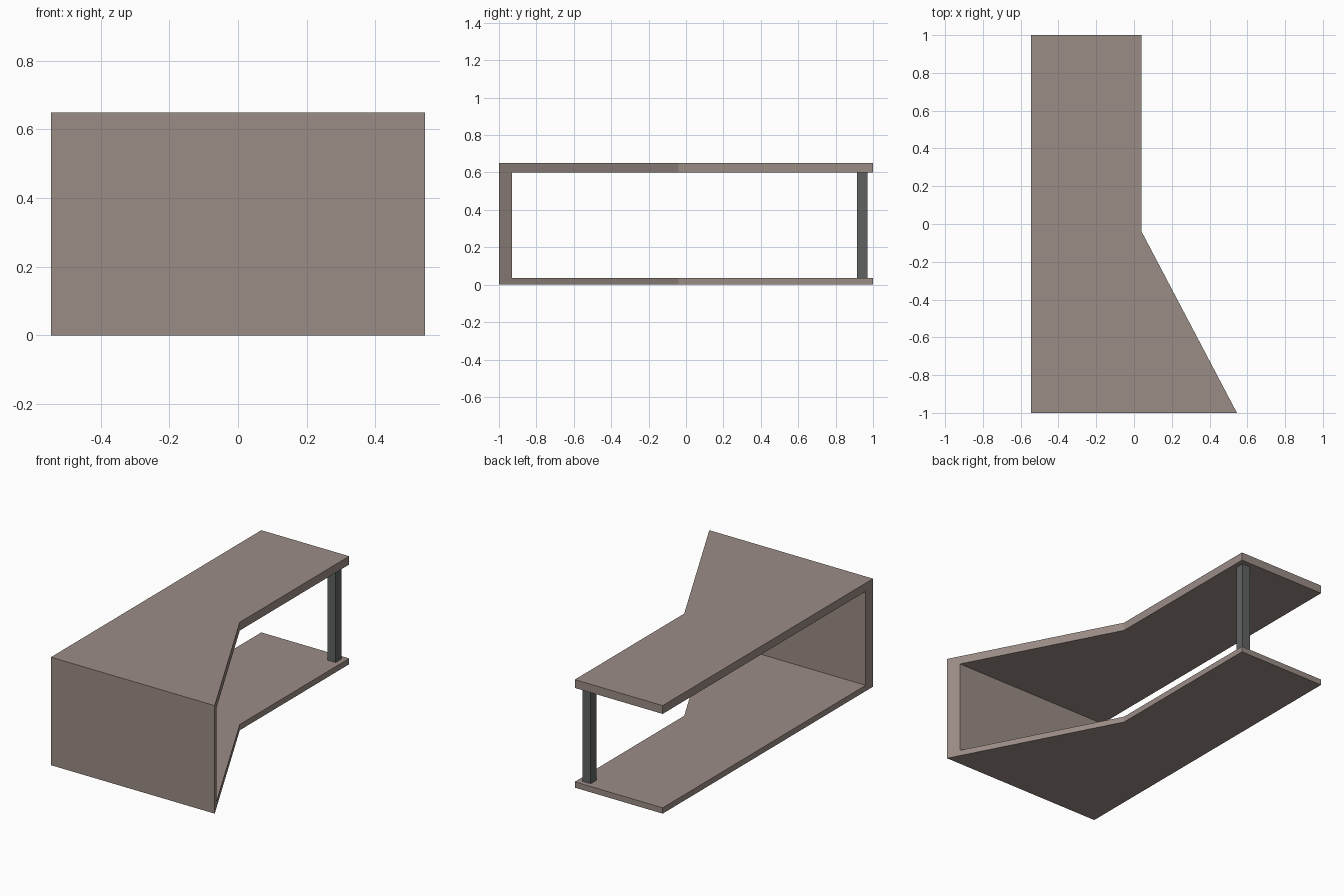
import bpy, bmesh
from mathutils import Vector

cube = bpy.data.objects.get("Cube")
if cube:
    bpy.data.objects.remove(cube, do_unlink=True)


def material(name, color):
    m = bpy.data.materials.new(name)
    m.use_nodes = True
    m.diffuse_color = (*color, 1)
    bsdf = next(n for n in m.node_tree.nodes if n.type == 'BSDF_PRINCIPLED')
    bsdf.inputs["Base Color"].default_value = (*color, 1)
    return m


def prism(name, outline, z0, z1, mat):
    """Extrude a plan outline from z0 up to z1."""
    bm = bmesh.new()
    face = bm.faces.new([bm.verts.new((x, y, z0)) for x, y in outline])
    top = bmesh.ops.extrude_face_region(bm, geom=[face])["geom"]
    bmesh.ops.translate(bm, vec=Vector((0, 0, z1 - z0)),
                        verts=[v for v in top if isinstance(v, bmesh.types.BMVert)])
    bmesh.ops.recalc_face_normals(bm, faces=bm.faces)
    mesh = bpy.data.meshes.new(name)
    bm.to_mesh(mesh)
    bm.free()
    mesh.materials.append(mat)
    obj = bpy.data.objects.new(name, mesh)
    bpy.context.collection.objects.link(obj)
    return obj


def rect(x0, x1, y0, y1):
    return [(x0, y0), (x1, y0), (x1, y1), (x0, y1)]


taupe = material("warm taupe", (0.325, 0.262, 0.236))
grey = material("dark grey", (0.118, 0.124, 0.124))

floor_top, roof_bottom, height = 0.035, 0.60, 0.65

# Shell: floor, front wall and roof sharing one flared plan
plan = [(-0.545, -1), (0.545, -1), (0.04, -0.04), (0.04, 1), (-0.545, 1)]
shell = prism("shell", plan, 0, height, taupe)

# Open space between floor and roof, behind the front wall
cutter = prism("shell_opening_cutter", rect(-1, 1, -0.93, 1.5),
               floor_top, roof_bottom, taupe)
cut = shell.modifiers.new("opening", 'BOOLEAN')
cut.operation = 'DIFFERENCE'
cut.solver = 'EXACT'
cut.object = cutter
bpy.context.view_layer.objects.active = shell
shell.select_set(True)
bpy.ops.object.modifier_apply(modifier=cut.name)
bpy.data.objects.remove(cutter, do_unlink=True)

# Square post at the rear corner
prism("rear_post", rect(-0.045, 0.01, 0.915, 0.97), floor_top, roof_bottom, grey)
